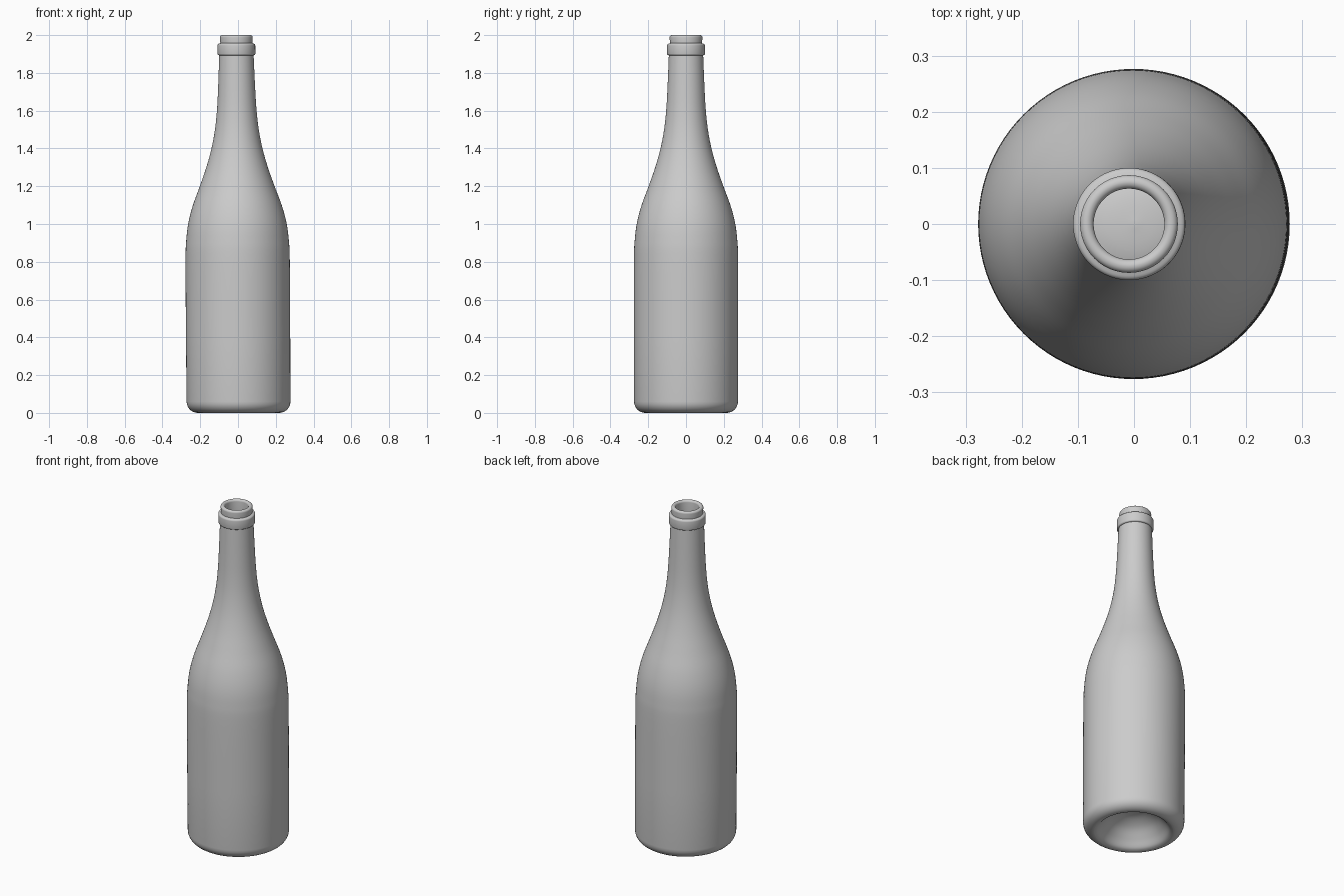
import bpy, bmesh, math

if "Cube" in bpy.data.objects:
    bpy.data.objects.remove(bpy.data.objects["Cube"])

SEGMENTS = 96


def smooth_curve(pts, steps=5):
    """Catmull-Rom curve through (radius, height) points."""
    p = [pts[0]] + pts + [pts[-1]]
    out = []
    for i in range(1, len(p) - 2):
        for k in range(steps):
            t = k / steps
            out.append(tuple(
                0.5 * (2 * b + (c - a) * t + (2 * a - 5 * b + 4 * c - d) * t * t
                       + (3 * b - a - 3 * c + d) * t ** 3)
                for a, b, c, d in zip(p[i - 1], p[i], p[i + 1], p[i + 2])))
    return out + [pts[-1]]


def arc(r, z, radius, start, end, steps=6):
    angles = [math.radians(start + (end - start) * i / steps) for i in range(steps + 1)]
    return [(r + radius * math.cos(a), z + radius * math.sin(a)) for a in angles]


def lathe(name, profile):
    """Revolve a profile that starts and ends on the axis."""
    bm = bmesh.new()
    rings = []
    for r, z in profile:
        lean = 0.003 - 0.006 * z          # the bottle leans very slightly
        if r < 1e-5:
            rings.append([bm.verts.new((lean, 0, z))])
        else:
            rings.append([bm.verts.new((lean + r * math.cos(a), r * math.sin(a), z))
                          for a in (2 * math.pi * i / SEGMENTS for i in range(SEGMENTS))])
    for lo, hi in zip(rings, rings[1:]):
        for i in range(SEGMENTS):
            j = (i + 1) % SEGMENTS
            if len(lo) == 1:
                bm.faces.new((lo[0], hi[j], hi[i]))
            elif len(hi) == 1:
                bm.faces.new((lo[i], lo[j], hi[0]))
            else:
                bm.faces.new((lo[i], lo[j], hi[j], hi[i]))
    bmesh.ops.recalc_face_normals(bm, faces=bm.faces)
    mesh = bpy.data.meshes.new(name)
    bm.to_mesh(mesh)
    bm.free()
    obj = bpy.data.objects.new(name, mesh)
    bpy.context.collection.objects.link(obj)
    bpy.context.view_layer.objects.active = obj
    obj.select_set(True)
    bpy.ops.object.shade_smooth_by_angle(angle=math.radians(40))
    return obj


# domed hollow under the base, out to the standing rim
punt = smooth_curve([(0, 0.13), (0.06, 0.122), (0.12, 0.092), (0.165, 0.047),
                     (0.195, 0.01), (0.215, 0.0)])
# rounded heel, straight body
heel = arc(0.215, 0.06, 0.06, -78, 0)
# shoulder sweeping into the neck
shoulder = smooth_curve([(0.276, 0.4), (0.276, 0.8), (0.271, 0.92), (0.259, 1.01),
                         (0.235, 1.1), (0.198, 1.2), (0.163, 1.3), (0.135, 1.4),
                         (0.116, 1.5), (0.105, 1.6), (0.098, 1.72), (0.091, 1.893)])
# collar band and lip
collar = (arc(0.092, 1.901, 0.008, -90, 0, 3) + arc(0.09, 1.945, 0.01, 0, 80, 4)
          + [(0.085, 1.957)])
lip = arc(0.075, 1.988, 0.012, 0, 90) + arc(0.075, 1.988, 0.012, 100, 180)
# inner glass wall
inside = smooth_curve([(0.064, 1.9), (0.072, 1.72), (0.08, 1.6), (0.092, 1.5),
                       (0.111, 1.4), (0.14, 1.3), (0.175, 1.2), (0.211, 1.1),
                       (0.235, 1.01), (0.247, 0.92), (0.252, 0.8), (0.252, 0.4)])
floor = (arc(0.215, 0.07, 0.037, 0, -90)
         + smooth_curve([(0.2, 0.042), (0.17, 0.075), (0.12, 0.118), (0.06, 0.147), (0, 0.155)]))

lathe("bottle", punt + heel + shoulder + collar + lip + inside + floor)
